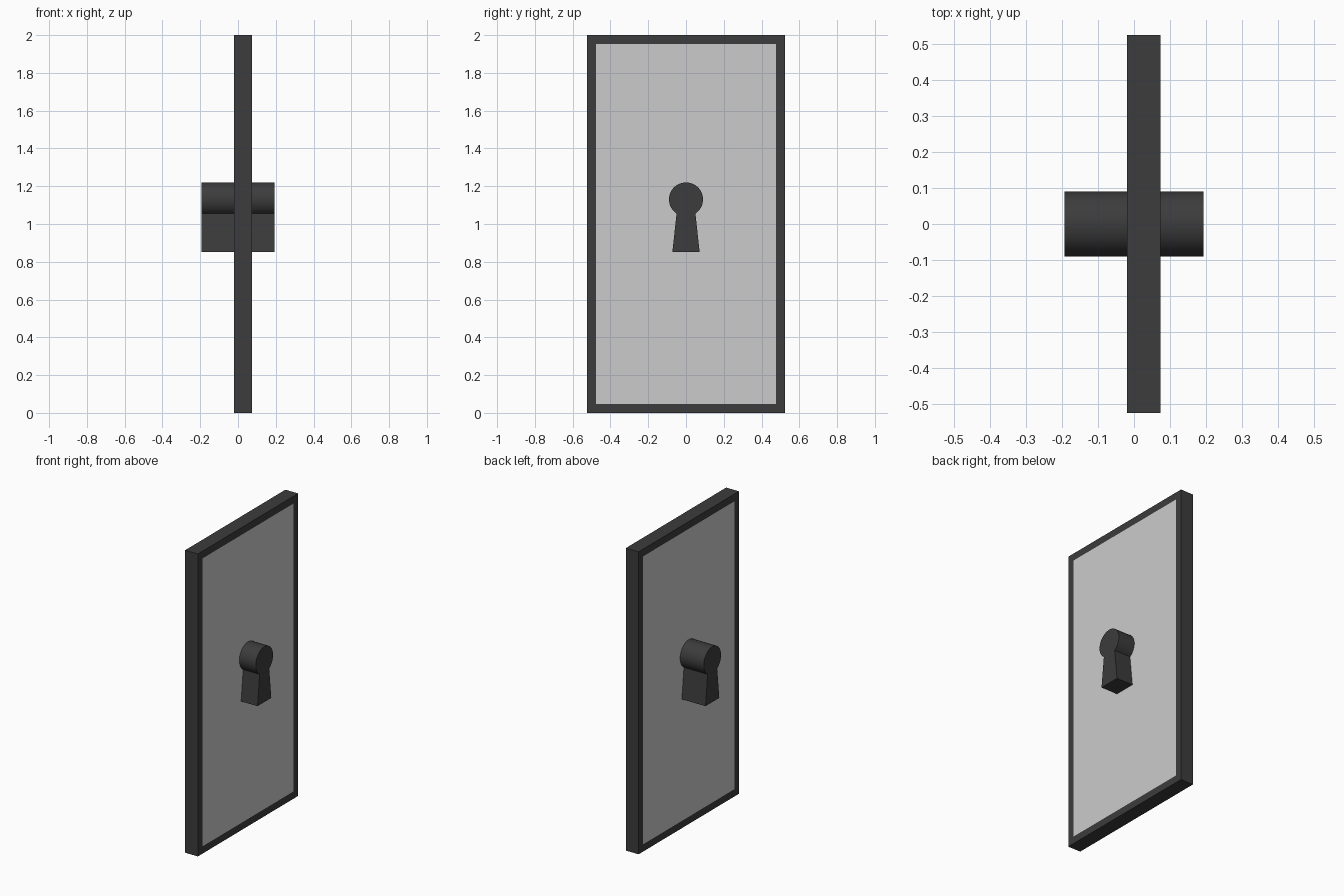
import bpy, bmesh, math

if "Cube" in bpy.data.objects:
    bpy.data.objects.remove(bpy.data.objects["Cube"])

X0, X1 = -0.02, 0.073          # door thickness
HALF, HEIGHT, BAR = 0.524, 2.0, 0.048

dark = bpy.data.materials.new("dark_metal")
dark.diffuse_color = (0.045, 0.045, 0.045, 1)
dark.use_nodes = True
dark.node_tree.nodes["Principled BSDF"].inputs["Base Color"].default_value = dark.diffuse_color


def finish(name, bm, mat=None):
    bmesh.ops.recalc_face_normals(bm, faces=bm.faces)
    mesh = bpy.data.meshes.new(name)
    bm.to_mesh(mesh)
    bm.free()
    obj = bpy.data.objects.new(name, mesh)
    bpy.context.collection.objects.link(obj)
    if mat:
        mesh.materials.append(mat)
    return obj


def prism(name, outline, x0, x1, mat=None):
    """Extrude a (y, z) outline along x."""
    bm = bmesh.new()
    face = bm.faces.new([bm.verts.new((x0, y, z)) for y, z in outline])
    ext = bmesh.ops.extrude_face_region(bm, geom=[face], use_keep_orig=True)
    moved = [v for v in ext["geom"] if isinstance(v, bmesh.types.BMVert)]
    bmesh.ops.translate(bm, verts=moved, vec=(x1 - x0, 0, 0))
    return finish(name, bm, mat)


def rect(inset):
    h, lo, hi = HALF - inset, inset, HEIGHT - inset
    return [(-h, lo), (h, lo), (h, hi), (-h, hi)]


# Door panel, flush with the frame on both sides
prism("door_panel", rect(BAR), X0, X1)

# Frame: four mitred sides swept round the panel
bm = bmesh.new()
loops = [[bm.verts.new((x, y, z)) for y, z in rect(inset)]
         for x, inset in ((X0, 0), (X1, 0), (X1, BAR), (X0, BAR))]
for i in range(4):
    a, b = loops[i], loops[(i + 1) % 4]
    for j in range(4):
        k = (j + 1) % 4
        bm.faces.new((a[j], a[k], b[k], b[j]))
finish("door_frame", bm, dark)

# Keyhole-shaped block passing through the door: round head, flared stem
R, ZC, N = 0.09, 1.13, 40
start = -math.acos(0.05 / R)
sweep = math.pi - 2 * start
outline = [(-0.072, 0.853), (0.072, 0.853)]
outline += [(R * math.cos(start + sweep * i / N), ZC + R * math.sin(start + sweep * i / N))
            for i in range(N + 1)]
block = prism("keyhole_block", outline, -0.193, 0.193, dark)
bpy.context.view_layer.objects.active = block
block.select_set(True)
bpy.ops.object.shade_smooth_by_angle(angle=math.radians(30))
